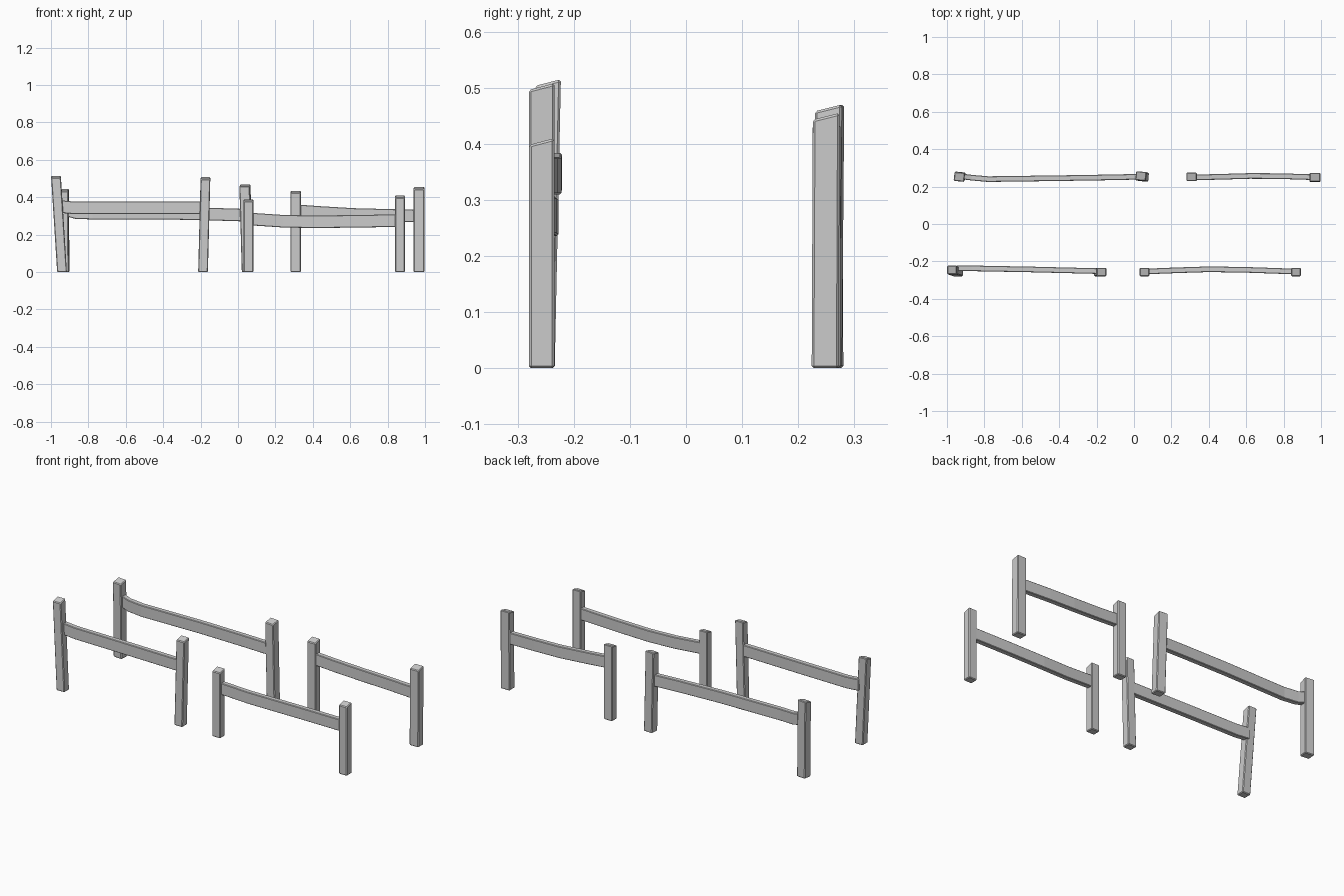
import bpy, bmesh, math
from mathutils import Matrix, Vector

if "Cube" in bpy.data.objects:
    bpy.data.objects.remove(bpy.data.objects["Cube"])


def finish(name, bm, bevel):
    bmesh.ops.recalc_face_normals(bm, faces=bm.faces)
    mesh = bpy.data.meshes.new(name)
    bm.to_mesh(mesh)
    bm.free()
    obj = bpy.data.objects.new(name, mesh)
    bpy.context.collection.objects.link(obj)
    mod = obj.modifiers.new("soft_edges", "BEVEL")
    mod.width = bevel
    mod.segments = 1
    mod.limit_method = "NONE"


def loft(name, rings, bevel):
    """Skin a chain of four-cornered rings and cap both ends."""
    bm = bmesh.new()
    rows = [[bm.verts.new(p) for p in ring] for ring in rings]
    for a, b in zip(rows, rows[1:]):
        for i in range(4):
            j = (i + 1) % 4
            bm.faces.new((a[i], a[j], b[j], b[i]))
    bm.faces.new(rows[0])
    bm.faces.new(rows[-1])
    finish(name, bm, bevel)


def post(name, foot, top, height, w=0.052, d=0.046, twist=0):
    """Leaning square post whose top slopes up towards the back."""
    turn = Matrix.Rotation(math.radians(twist), 3, "Z")
    rings = []
    for (x, y), z, slope in ((foot, 0, 0), (top, height, 0.012)):
        ring = []
        for sx, sy in ((-1, -1), (1, -1), (1, 1), (-1, 1)):
            v = turn @ Vector((sx * w / 2, sy * d / 2, 0))
            ring.append((x + v.x, y + v.y, z - (slope if sy < 0 else 0)))
        rings.append(ring)
    loft(name, rings, 0.004)


def rail(name, path, t=0.03, h=0.067):
    """Slightly bowed rail through centre points (x, y, z)."""
    rings = [[(x, y + a * t / 2, z + b * h / 2)
              for a, b in ((-1, -1), (1, -1), (1, 1), (-1, 1))]
             for x, y, z in path]
    loft(name, rings, 0.003)


# Front left fence
post("front_left_fence_post_a", (-0.941, -0.257), (-0.973, -0.246), 0.515, twist=0)
post("front_left_fence_post_b", (-0.187, -0.257), (-0.174, -0.257), 0.508)
rail("front_left_fence_rail", [(-0.95, -0.236, 0.350), (-0.87, -0.237, 0.343),
     (-0.55, -0.243, 0.343), (-0.18, -0.252, 0.343)])

# Front right fence
post("front_right_fence_post_a", (0.056, -0.257), (0.056, -0.257), 0.39, d=0.045)
post("front_right_fence_post_b", (0.866, -0.257), (0.866, -0.257), 0.41, d=0.045)
rail("front_right_fence_rail", [(0.06, -0.254, 0.284), (0.24, -0.247, 0.272),
     (0.40, -0.242, 0.269), (0.60, -0.245, 0.271), (0.86, -0.254, 0.275)])

# Back left fence
post("back_left_fence_post_a", (-0.931, 0.254), (-0.934, 0.252), 0.445, 0.056, 0.048, -6)
post("back_left_fence_post_b", (0.050, 0.252), (0.037, 0.256), 0.47, 0.056, 0.048, -5)
rail("back_left_fence_rail", [(-0.93, 0.256, 0.335), (-0.87, 0.248, 0.318),
     (-0.78, 0.240, 0.315), (-0.40, 0.245, 0.315), (-0.15, 0.249, 0.310),
     (0.04, 0.253, 0.304)])

# Back right fence
post("back_right_fence_post_a", (0.308, 0.252), (0.308, 0.252), 0.435, 0.055)
post("back_right_fence_post_b", (0.968, 0.248), (0.968, 0.250), 0.455, 0.058, 0.048)
rail("back_right_fence_rail", [(0.31, 0.249, 0.328), (0.45, 0.252, 0.318),
     (0.62, 0.257, 0.308), (0.78, 0.256, 0.304), (0.97, 0.250, 0.299)])
